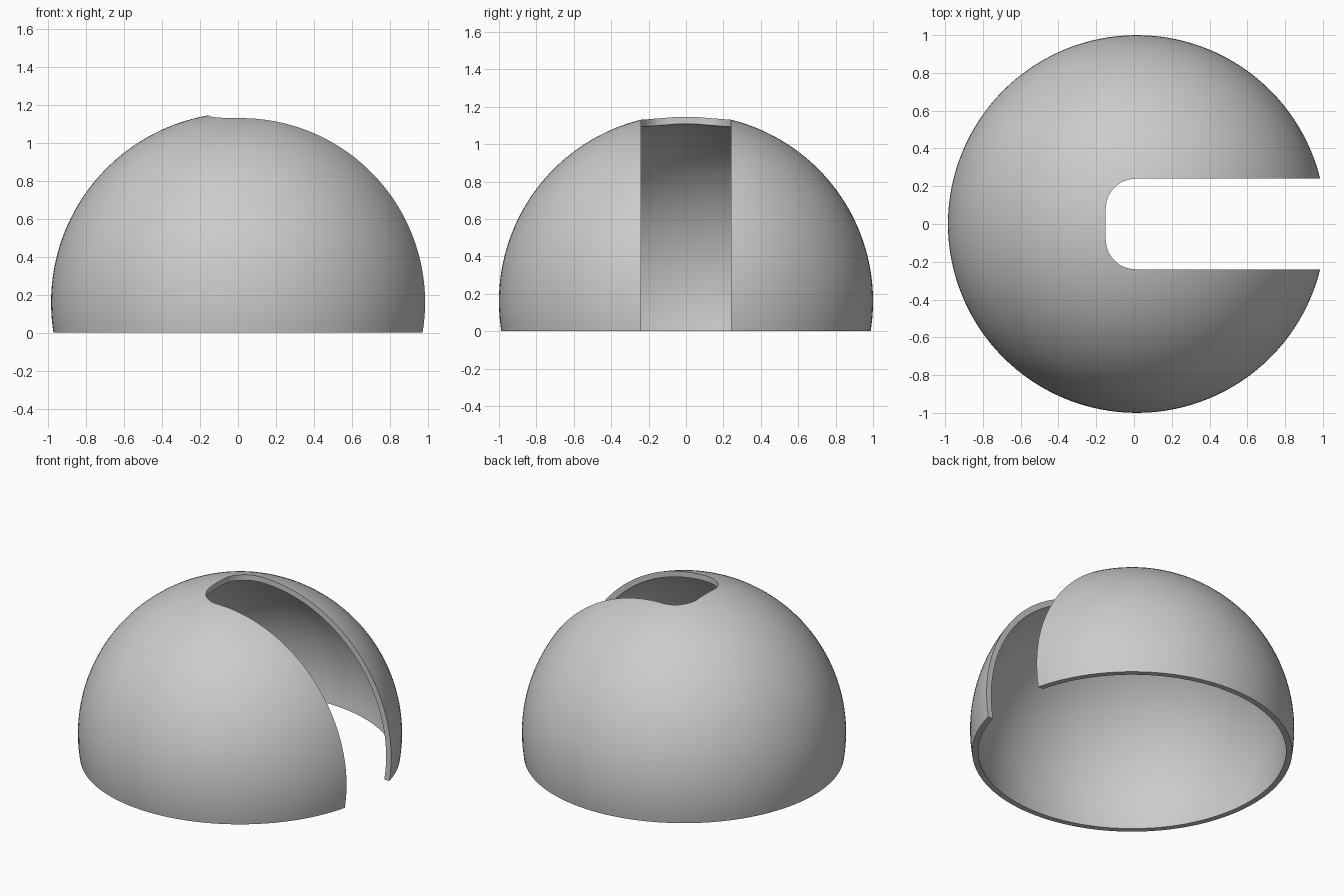
import bpy, bmesh, math
from mathutils import Vector

if "Cube" in bpy.data.objects:
    bpy.data.objects.remove(bpy.data.objects["Cube"], do_unlink=True)

CENTER = Vector((0.015, 0, 0.16))   # centre of the sphere the dome is cut from
OUTER, INNER = 1.0, 0.963
SLOT_HALF, SLOT_END, CORNER = 0.24, -0.15, 0.16
SEGMENTS, RINGS = 128, 48

grey = bpy.data.materials.new("light grey")
grey.use_nodes = True
color = (0.6, 0.6, 0.6, 1)
grey.diffuse_color = color
grey.node_tree.nodes["Principled BSDF"].inputs["Base Color"].default_value = color


def make_object(name, bm):
    bmesh.ops.recalc_face_normals(bm, faces=bm.faces)
    mesh = bpy.data.meshes.new(name)
    bm.to_mesh(mesh)
    bm.free()
    mesh.materials.append(grey)
    obj = bpy.data.objects.new(name, mesh)
    bpy.context.collection.objects.link(obj)
    return obj


def arc(radius):
    """Quarter profile from the crown down to the flat base."""
    last = math.acos(-CENTER.z / radius)
    angles = [last * i / RINGS for i in range(RINGS + 1)]
    return [CENTER + radius * Vector((math.sin(a), 0, math.cos(a))) for a in angles]


# Hollow dome: outer and inner arcs joined at the rim and spun round
bm = bmesh.new()
profile = [bm.verts.new(p) for p in arc(OUTER) + arc(INNER)[::-1]]
edges = [bm.edges.new(pair) for pair in zip(profile, profile[1:])]
bmesh.ops.spin(bm, geom=profile + edges, cent=CENTER, axis=(0, 0, 1),
               angle=math.tau, steps=SEGMENTS, use_duplicate=False)
bmesh.ops.remove_doubles(bm, verts=bm.verts, dist=1e-5)
dome = make_object("dome_shell", bm)

# Slot cutter: rounded at the closed end, open toward +x
bm = bmesh.new()
outline = [(1.5, -SLOT_HALF), (1.5, SLOT_HALF)]
for side, start in ((1, 90), (-1, 180)):
    for i in range(13):
        a = math.radians(start + 90 * i / 12)
        outline.append((SLOT_END + CORNER + CORNER * math.cos(a),
                        side * (SLOT_HALF - CORNER) + CORNER * math.sin(a)))
base = bm.faces.new([bm.verts.new((x, y, -0.5)) for x, y in outline])
top = bmesh.ops.extrude_face_region(bm, geom=[base])["geom"]
bmesh.ops.translate(bm, vec=(0, 0, 2),
                    verts=[v for v in top if isinstance(v, bmesh.types.BMVert)])
cutter = make_object("slot_cutter", bm)

# Cut the slot and finish the shading
cut = dome.modifiers.new("slot", 'BOOLEAN')
cut.operation, cut.solver, cut.object = 'DIFFERENCE', 'EXACT', cutter
bpy.ops.object.select_all(action='DESELECT')
dome.select_set(True)
bpy.context.view_layer.objects.active = dome
bpy.ops.object.modifier_apply(modifier=cut.name)
bpy.data.objects.remove(cutter, do_unlink=True)
bpy.ops.object.shade_smooth_by_angle(angle=math.radians(30))
